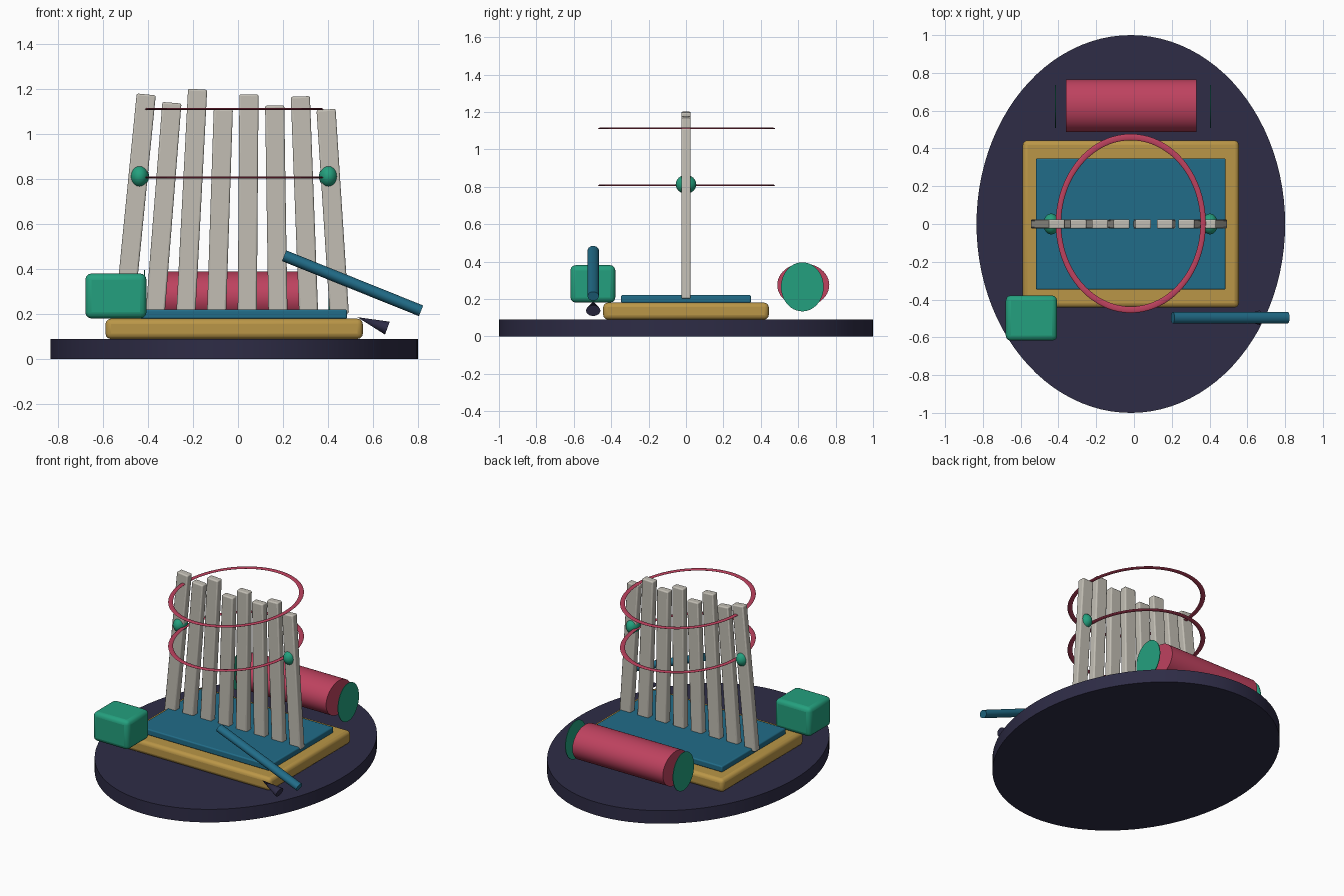
import bpy, math
from mathutils import Vector

cube = bpy.data.objects.get("Cube")
if cube:
    bpy.data.objects.remove(cube, do_unlink=True)

CX = -0.017  # shared centre line of the base, plates and hoops


def linear(c):
    c /= 255
    return c / 12.92 if c <= 0.04045 else ((c + 0.055) / 1.055) ** 2.4


def material(name, *rgb):
    mat = bpy.data.materials.new(name)
    mat.use_nodes = True
    col = [linear(c) for c in rgb] + [1]
    mat.diffuse_color = col
    mat.node_tree.nodes["Principled BSDF"].inputs["Base Color"].default_value = col
    return mat


NAVY = material("dark_navy", 46, 44, 70)
GOLD = material("ochre_gold", 186, 150, 71)
BLUE = material("teal_blue", 33, 108, 136)
GREEN = material("sea_green", 36, 160, 126)
RED = material("crimson", 190, 66, 95)
BONE = material("pale_bone", 194, 190, 180)


def finish(name, mat, scale=(1, 1, 1), rot=(0, 0, 0), bevel=0):
    ob = bpy.context.object
    ob.name = name
    ob.scale = scale
    ob.rotation_euler = rot
    ob.data.materials.append(mat)
    bpy.ops.object.transform_apply(location=False, rotation=False, scale=True)
    if bevel:
        mod = ob.modifiers.new("Bevel", "BEVEL")
        mod.width = bevel
        mod.segments = 3
    bpy.ops.object.shade_smooth_by_angle(angle=math.radians(35))
    return ob


def box(name, mat, loc, size, bevel, rot=(0, 0, 0)):
    bpy.ops.mesh.primitive_cube_add(size=1, location=loc)
    return finish(name, mat, size, rot, bevel)


def rod(name, mat, start, end, r1, r2, squash=1):
    """Cylinder or cone between two points; squash flattens one cross axis."""
    a, b = Vector(start), Vector(end)
    bpy.ops.mesh.primitive_cone_add(vertices=48, radius1=r1, radius2=r2,
                                    depth=(b - a).length, location=(a + b) / 2)
    rot = (0, math.acos((b - a).normalized().z), 0)
    return finish(name, mat, (squash, 1, 1), rot)


# Oval base and the two stacked plates
bpy.ops.mesh.primitive_cylinder_add(vertices=96, radius=1, depth=0.09, location=(CX, 0, 0.045))
finish("oval_base", NAVY, (0.817, 1, 1))
box("lower_plate", GOLD, (CX, 0, 0.135), (1.144, 0.885, 0.09), 0.024)
box("upper_plate", BLUE, (CX, 0, 0.2), (1.004, 0.695, 0.042), 0.008)

# Row of slats fanning outward at the foot
tops = [1.177, 1.14, 1.2, 1.112, 1.177, 1.128, 1.168, 1.11]
for i, top in enumerate(tops):
    x_top, x_foot = -0.408 + 0.1142 * i, -0.505 + 0.1365 * i
    foot = 0.2
    lean = math.atan2(x_top - x_foot, top - foot)
    box(f"slat_{i + 1}", BONE, ((x_top + x_foot) / 2, 0, (top + foot) / 2),
        (0.085, 0.05, (top - foot) / math.cos(lean)), 0.008, (0, lean, 0))

# Thin flat hoops around the slats
for name, z in (("lower_hoop", 0.808), ("upper_hoop", 1.112)):
    bpy.ops.mesh.primitive_torus_add(location=(CX, 0.003, z), major_radius=0.457, minor_radius=0.017,
                                     major_segments=80, minor_segments=12)
    finish(name, RED, (0.838, 1, 0.25))

# Beads on the outer slats
for name, x in (("right_bead", -0.438), ("left_bead", 0.402)):
    bpy.ops.mesh.primitive_uv_sphere_add(segments=32, ring_count=16, radius=1, location=(x, 0, 0.813))
    finish(name, GREEN, (0.042, 0.055, 0.05))

# Block at the front corner
box("corner_block", GREEN, (-0.543, -0.498, 0.281), (0.272, 0.24, 0.2), 0.028)

# Roll at the back with a loose disc beyond each end
rod("roll", RED, (-0.36, 0.627, 0.275), (0.33, 0.627, 0.275), 0.139, 0.139, 0.83)
for name, x in (("right_roll_disc", -0.415), ("left_roll_disc", 0.405)):
    rod(name, GREEN, (x - 0.002, 0.622, 0.265), (x + 0.002, 0.622, 0.265), 0.114, 0.114, 1.15)

# Leaning stick with a pointed tip below it
rod("stick", BLUE, (0.205, -0.496, 0.46), (0.814, -0.496, 0.215), 0.03, 0.03, 0.85)
rod("stick_point", NAVY, (0.664, -0.496, 0.138), (0.53, -0.496, 0.187), 0.038, 0, 0.8).rotation_euler.y = \
    -math.acos(0.049 / math.hypot(0.134, 0.049))
